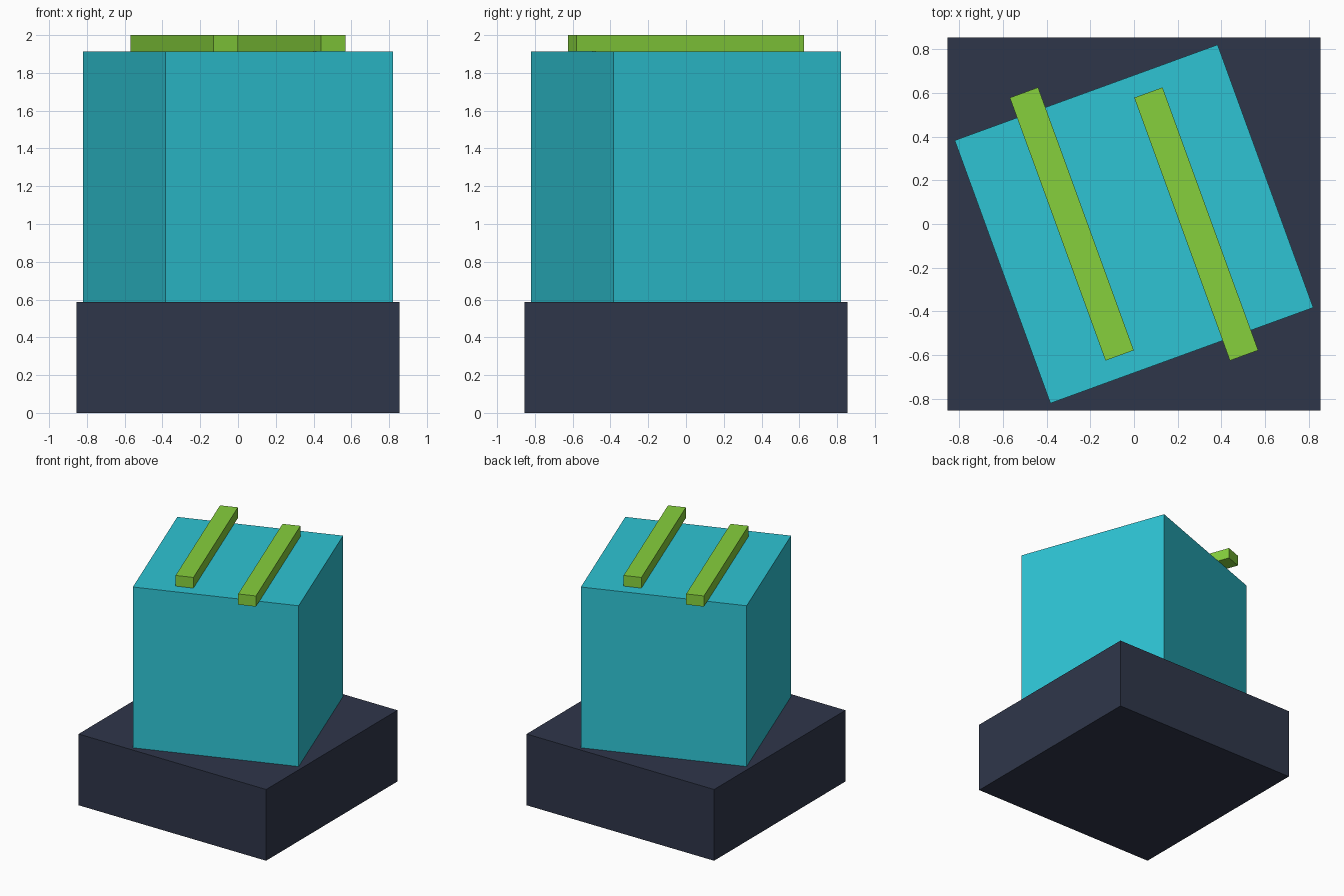
import bpy
from math import radians

cube = bpy.data.objects.get("Cube")
if cube:
    bpy.data.objects.remove(cube, do_unlink=True)


def make_material(name, rgb):
    """Flat material from 0-255 display values, stored as linear."""
    linear = [((c / 255 + 0.055) / 1.055) ** 2.4 for c in rgb]
    mat = bpy.data.materials.new(name)
    mat.use_nodes = True
    mat.diffuse_color = (*linear, 1)
    bsdf = mat.node_tree.nodes["Principled BSDF"]
    bsdf.inputs["Base Color"].default_value = (*linear, 1)
    return mat


def box(name, size, bottom, mat, x=0, turn=0):
    """Box resting on height bottom, turned about its own vertical axis."""
    bpy.ops.mesh.primitive_cube_add(
        size=1, location=(x, 0, bottom + size[2] / 2), rotation=(0, 0, turn))
    obj = bpy.context.object
    obj.name = name
    obj.scale = size
    bpy.ops.object.transform_apply(location=False, rotation=False, scale=True)
    obj.data.materials.append(mat)
    return obj


navy = make_material("dark navy", (47, 54, 74))
teal = make_material("teal", (46, 196, 212))
green = make_material("lime green", (134, 208, 60))

TWIST = radians(20)
BASE_TOP, BODY_TOP, TOP = 0.587, 1.912, 2.0

# Square plinth
box("base", (1.71, 1.71, BASE_TOP), 0, navy)

# Twisted block on the plinth
box("body", (1.282, 1.282, BODY_TOP - BASE_TOP), BASE_TOP, teal, turn=TWIST)

# Two parallel bars, each turned with the block
for side, name in ((-1, "right_bar"), (1, "left_bar")):
    box(name, (0.138, 1.282, TOP - BODY_TOP), BODY_TOP, green,
        x=side * 0.285, turn=TWIST)
